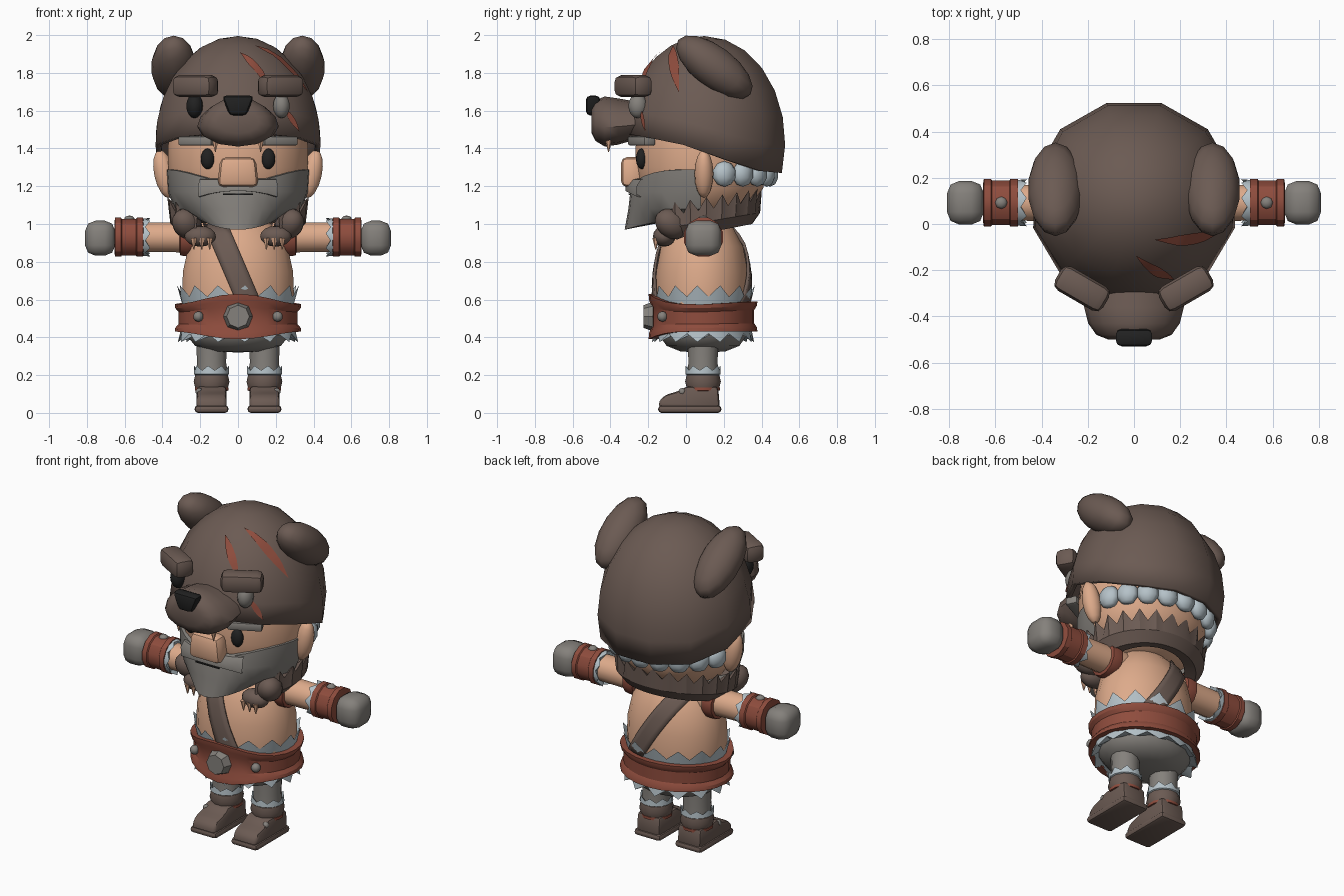
import bpy, bmesh, math
from math import sin, cos, pi, radians, sqrt
from mathutils import Vector, Matrix, Euler
from mathutils.bvhtree import BVHTree

if "Cube" in bpy.data.objects:
    bpy.data.objects.remove(bpy.data.objects["Cube"])


def material(name, rgb):
    m = bpy.data.materials.new(name)
    lin = [((c + 0.055) / 1.055) ** 2.4 for c in rgb]
    m.diffuse_color = (*lin, 1)
    m.use_nodes = True
    m.node_tree.nodes["Principled BSDF"].inputs["Base Color"].default_value = m.diffuse_color
    return m


FUR = material("brown fur", (0.42, 0.355, 0.325))
SKIN = material("skin", (0.87, 0.67, 0.545))
RED = material("red leather", (0.56, 0.30, 0.24))
GREY = material("grey", (0.52, 0.505, 0.485))
WHITE = material("pale fleece", (0.71, 0.76, 0.785))
BLACK = material("black", (0.13, 0.13, 0.13))


def finish(name, mat, bm, mirror=False, thick=0, angle=40):
    bmesh.ops.recalc_face_normals(bm, faces=bm.faces[:])
    me = bpy.data.meshes.new(name)
    bm.to_mesh(me)
    bm.free()
    me.materials.append(mat)
    me.shade_smooth()
    me.set_sharp_from_angle(angle=radians(angle))
    ob = bpy.data.objects.new(name, me)
    bpy.context.collection.objects.link(ob)
    if thick:
        ob.modifiers.new("thickness", 'SOLIDIFY').thickness = thick
    if mirror:
        ob.modifiers.new("mirror", 'MIRROR')
    return ob


def grid(name, mat, fn, nu, nv, wrap=True, cap=False, **k):
    """Surface from fn(i, j): i runs around, j runs along the rows."""
    bm = bmesh.new()
    rows = [[bm.verts.new(fn(i, j)) for i in range(nu)] for j in range(nv)]
    for j in range(nv - 1):
        for i in range(nu if wrap else nu - 1):
            n = (i + 1) % nu
            bm.faces.new((rows[j][i], rows[j][n], rows[j + 1][n], rows[j + 1][i]))
    if cap:
        bm.faces.new(rows[0])
        bm.faces.new(rows[-1])
    bmesh.ops.remove_doubles(bm, verts=bm.verts[:], dist=0.0005)
    return finish(name, mat, bm, **k)


def lathe(name, mat, rows, n=16, c=(0, 0.09, 0), sy=1, axis='Z', **k):
    """Rows are (radius, height); a pair of these alternates into a zigzag."""
    def fn(i, j):
        r, h = rows[j][i % 2] if isinstance(rows[j][0], tuple) else rows[j]
        a = 2 * pi * (i + 0.5) / n
        p = (r * sin(a), -r * sy * cos(a), h) if axis == 'Z' else (h, r * sin(a), r * cos(a))
        return Vector(p) + Vector(c)
    return grid(name, mat, fn, n, len(rows), **k)


def place(c, rot=(0, 0, 0), s=(1, 1, 1)):
    e = Euler([radians(a) for a in rot])
    return Matrix.LocRotScale(Vector(c), e, Vector(s))


def ball(name, mat, c, r, rot=(0, 0, 0), seg=14, **k):
    bm = bmesh.new()
    bmesh.ops.create_uvsphere(bm, u_segments=seg, v_segments=seg // 2 + 1, radius=1,
                              matrix=place(c, rot, r))
    return finish(name, mat, bm, angle=60, **k)


def box(name, mat, c, size, bevel, rot=(0, 0, 0), top=1, **k):
    bm = bmesh.new()
    bmesh.ops.create_cube(bm, size=1)
    for v in bm.verts:
        t = top if v.co.z > 0 else 1
        v.co = Vector((v.co.x * size[0] * t, v.co.y * size[1], v.co.z * size[2]))
    bmesh.ops.bevel(bm, geom=bm.edges[:], offset=bevel, segments=2, profile=0.5,
                    affect='EDGES', clamp_overlap=True)
    bm.transform(place(c, rot))
    return finish(name, mat, bm, **k)


def cone(name, mat, c, r1, r2, h, rot=(0, 0, 0), seg=8, **k):
    bm = bmesh.new()
    bmesh.ops.create_cone(bm, cap_ends=True, segments=seg, radius1=r1, radius2=r2, depth=h,
                          matrix=place(c, rot))
    return finish(name, mat, bm, **k)


# ---- legs and boots
leg = (0.14, 0.09, 0)
lathe("leg", GREY, [(0.085, 0.19), (0.08, 0.27), (0.085, 0.42)], 12, leg, cap=True, mirror=True)
lathe("leg_trim", WHITE, [(0.085, 0.20), (0.095, 0.205), ((0.095, 0.25), (0.09, 0.225)),
                          (0.08, 0.22)], 16, leg, mirror=True)
lathe("boot_cuff", FUR, [(0.07, 0.13), (0.09, 0.135), (0.098, 0.165), (0.09, 0.20),
                         (0.07, 0.21)], 12, leg, cap=True, mirror=True)
lathe("boot_band", RED, [(0.07, 0.115), (0.092, 0.118), (0.092, 0.134), (0.07, 0.14)], 12, leg,
      mirror=True)
side = [(-.14, .02), (-.145, .06), (-.11, .095), (-.04, .115), (0, .14), (.17, .14), (.18, .02)]
bm = bmesh.new()
base = bm.faces.new([bm.verts.new((0.06, y, z)) for y, z in side])
ext = bmesh.ops.extrude_face_region(bm, geom=[base])["geom"]
bmesh.ops.translate(bm, vec=(0.16, 0, 0), verts=[g for g in ext if isinstance(g, bmesh.types.BMVert)])
bmesh.ops.bevel(bm, geom=bm.edges[:], offset=0.025, segments=2, profile=0.5, affect='EDGES',
                clamp_overlap=True)
finish("boot_foot", FUR, bm, mirror=True)
box("boot_sole", FUR, (0.14, 0.02, 0.02), (0.18, 0.335, 0.04), 0.018, mirror=True)
ball("boot_stud", GREY, (0.205, -0.02, 0.112), (0.02, 0.02, 0.02), seg=8, mirror=True)

# ---- torso, trousers and belt
torso = [(.28, .42), (.30, .62), (.295, .75), (.265, .88), (.20, .98), (.12, 1.05)]
lathe("torso", SKIN, torso, 20, (0, 0.085, 0), 0.83, cap=True)
lathe("trousers", GREY, [(.28, .47), (.275, .41), (.23, .355), (.14, .325), (0, .32)], 20, sy=0.85)
lathe("upper_frill", WHITE, [(.29, .55), ((.325, .675), (.305, .615)), (.285, .60)], 28, sy=0.85)
lathe("lower_frill", WHITE, [(.30, .46), ((.32, .375), (.30, .42)), (.27, .41)], 28, sy=0.85)
belt_r = [0.29, 0.335, 0.332, 0.315, 0.315, 0.332, 0.335, 0.29]
belt_h = [1, 1, 0.86, 0.72, 0.28, 0.14, 0, 0]


def belt_pt(i, j):
    a = 2 * pi * i / 24
    f = max(0, cos(a)) ** 4
    lo, hi = 0.43 - 0.04 * f, 0.575 + 0.055 * f + 0.015 * max(0, -cos(a))
    r = belt_r[j]
    return (r * sin(a), 0.09 - 0.86 * r * cos(a), lo + (hi - lo) * belt_h[j])


grid("belt", RED, belt_pt, 24, 8, angle=30)
cone("belt_buckle", GREY, (0, -0.2, 0.51), 0.078, 0.06, 0.05, (90, 0, 0))
ball("belt_stud", GREY, (0.21, -0.125, 0.51), (0.028, 0.028, 0.028), seg=8, mirror=True)


def torso_r(z):
    for (r0, z0), (r1, z1) in zip(torso, torso[1:]):
        if z <= z1:
            return r0 + (r1 - r0) * (z - z0) / (z1 - z0)
    return torso[-1][0]


# diagonal strap, one piece on the chest and one on the back
for name, sign, x0, x1 in (("chest_strap", -1, -.12, .06), ("back_strap", 1, -.14, .13)):
    def strap_pt(i, j):
        t = j / 8
        z = 1.0 - 0.42 * t
        x = x0 + (x1 - x0) * t + (i / 4 - 0.5) * 0.13
        r = torso_r(z) + 0.012
        return (x, 0.085 + sign * (0.83 * sqrt(max(0, r * r - x * x)) + 0.008), z)
    grid(name, FUR, strap_pt, 5, 9, wrap=False, thick=0.015)

# ---- arms
arm = (0, 0.092, 0.93)
lathe("arm", SKIN, [(.085, .18), (.082, .35), (.08, .52)], 12, arm, axis='X', cap=True, mirror=True)
lathe("shoulder_band", RED, [(.08, .235), (.1, .24), (.105, .27), (.1, .305), (.08, .31)], 12, arm,
      axis='X', mirror=True)
lathe("bracer_fleece", WHITE, [(.09, .52), (.1, .51), ((.104, .465), (.098, .49)), (.078, .49)],
      16, arm, axis='X', mirror=True)
lathe("bracer", RED, [(.08, .50), (.107, .502), (.107, .535), (.1, .54), (.1, .615), (.107, .62),
                      (.107, .65), (.08, .655)], 12, arm, axis='X', cap=True, mirror=True, angle=30)
ball("bracer_stud", GREY, (0.575, 0.092, 1.025), (0.028, 0.028, 0.02), seg=8, mirror=True)
box("fist", GREY, (0.73, 0.092, 0.925), (0.16, 0.19, 0.185), 0.055, mirror=True, angle=60)

# ---- head and face
lathe("head", SKIN, [(0, 1.01), (.15, 1.02), (.28, 1.08), (.355, 1.19), (.372, 1.3), (.375, 1.4),
                     (.36, 1.52), (.25, 1.7), (0, 1.75)], 24, (0, 0.08, 0), 0.935)
ball("ear", SKIN, (0.39, 0.095, 1.265), (0.055, 0.05, 0.13), (0, 12, 0), mirror=True)
ball("eye", BLACK, (0.16, -0.235, 1.345), (0.038, 0.03, 0.055), mirror=True)
box("nose", SKIN, (0, -0.29, 1.275), (0.22, 0.11, 0.16), 0.035, top=0.85)
box("eyebrow", GREY, (0.215, -0.235, 1.44), (0.2, 0.07, 0.05), 0.012, (0, 0, 27), mirror=True)


def face_shell(name, rows, half, n):
    """Rows are functions of the angle from the front giving rx, ry, z."""
    def fn(i, j):
        a = radians(half) * (2 * i / (n - 1) - 1)
        rx, ry, z = rows[j](a)
        return (rx * sin(a), 0.08 - ry * cos(a), z)
    grid(name, GREY, fn, n, len(rows), wrap=False)


face_shell("beard", [
    lambda a: (.36, .34, 1.29 - .07 * cos(a) ** 4),
    lambda a: (.380, .362, 1.288 - .07 * cos(a) ** 4),
    lambda a: (.372, .375, 1.17),
    lambda a: (.335, .385, 1.08),
    lambda a: (.22, .405, 1.03 - .06 * cos(a) ** 2),
    lambda a: (.12, .25, 1.03 - .03 * cos(a) ** 2)], 90, 17)
face_shell("moustache", [
    lambda a: (.37, .35, 1.24),
    lambda a: (.385, .375, 1.235),
    lambda a: (.40, .40, 1.20),
    lambda a: (.395, .40, 1.175 - .1 * a * a),
    lambda a: (.36, .36, 1.175 - .1 * a * a)], 32, 9)
box("mouth", BLACK, (0, -0.299, 1.158), (0.16, 0.009, 0.008), 0.002)

# ---- fur collar with paws
def collar_pt(i, j):
    a = radians(38 + 284 * i / 36)
    spike = i % 2
    r, z = [(.24, .96), (.31, .95), (.36, 1.01),
            (.375, 1.14) if spike else (.35, 1.075), (.27, 1.04)][j]
    return (r * sin(a), 0.09 - 0.84 * r * cos(a), z - 0.05 * cos(a))


grid("fur_collar", FUR, collar_pt, 37, 5, wrap=False, angle=30)
ball("collar_paw_arm", FUR, (0.27, -0.075, 1.0), (0.075, 0.1, 0.075), (-30, 0, 30), mirror=True)
ball("collar_paw", FUR, (0.2, -0.115, 0.935), (0.085, 0.06, 0.055), mirror=True)
for k in range(3):
    cone("paw_claw_%d" % k, SKIN, (0.15 + 0.042 * k, -0.16, 0.895), 0.003, 0.018, 0.06, seg=6,
         mirror=True)

# ---- bear hood
RIM = [1.48, 1.46, 1.42, 1.34, 1.28, 1.27]


def hood_pt(i, j):
    rim = RIM[i if i < 6 else 11 - i]
    a = radians(15 + 30 * i)
    low = math.asin((rim - 1.43) / 0.565)
    p = low + (pi / 2 - low) * j / 7
    return (0.452 * cos(p) * sin(a), 0.097 - 0.443 * cos(p) * cos(a), 1.43 + 0.565 * sin(p))


hood = grid("hood", FUR, hood_pt, 12, 8, thick=0.03, angle=60)
for k in range(9):
    a = radians(108 + 18 * k)
    ball("hood_fleece_%d" % k, WHITE, (0.37 * sin(a), 0.095 - 0.35 * cos(a), 1.265),
         (0.066, 0.045, 0.068), (0, 0, math.degrees(a)), seg=8)
ball("hood_ear", FUR, (0.34, 0.15, 1.83), (0.12, 0.24, 0.11), (-37, 0, 0), mirror=True)
box("hood_brow", FUR, (0.225, -0.28, 1.73), (0.24, 0.12, 0.115), 0.035, (0, 0, 30), mirror=True)
for name, x, mat in (("hood_eye_dark", -.23, BLACK), ("hood_eye_blind", .23, GREY)):
    ball(name, mat, (x, -0.255, 1.625), (0.045, 0.05, 0.065))

# muzzle: y, half width, low z, high z
MUZZLE = [(-.22, .2, 1.46, 1.64), (-.36, .212, 1.42, 1.665), (-.43, .195, 1.41, 1.675),
          (-.48, .16, 1.44, 1.655), (-.5, .11, 1.48, 1.62)]


def muzzle_pt(i, j):
    y, w, lo, hi = MUZZLE[j]
    a = 2 * pi * (i + 0.5) / 14
    return (w * cos(a) * (1 - 0.2 * sin(a)), y, (lo + hi) / 2 + (hi - lo) / 2 * sin(a))


grid("muzzle", FUR, muzzle_pt, 14, 5, cap=True)
box("muzzle_nose", BLACK, (0, -0.492, 1.627), (0.09, 0.075, 0.105), 0.022, top=1.9)
cone("fang", SKIN, (0.12, -0.41, 1.425), 0.002, 0.026, 0.09, seg=6, mirror=True)

# ---- scars laid on the hood
tree = BVHTree.FromPolygons([v.co.copy() for v in hood.data.vertices],
                            [tuple(p.vertices) for p in hood.data.polygons])
CENTRE = Vector((0, 0.097, 1.5))
SCARS = [((.01, -.15, 1.93), (.19, -.27, 1.73), .024), ((.09, -.07, 1.95), (.38, -.04, 1.70), .026),
         ((.25, -.25, 1.62), (.31, -.2, 1.49), .016)]
for k, (a, b, width) in enumerate(SCARS):
    a, b = Vector(a), Vector(b)

    def scar_pt(i, j):
        p = a.lerp(b, j / 10)
        across = (b - a).cross(p - CENTRE).normalized()
        p += across * (i - 1) * width * sin(pi * j / 10)
        d = (p - CENTRE).normalized()
        hit = tree.ray_cast(CENTRE, d)[0] or p
        return hit + d * 0.008
    grid("hood_scar_%d" % k, RED, scar_pt, 3, 11, wrap=False)
